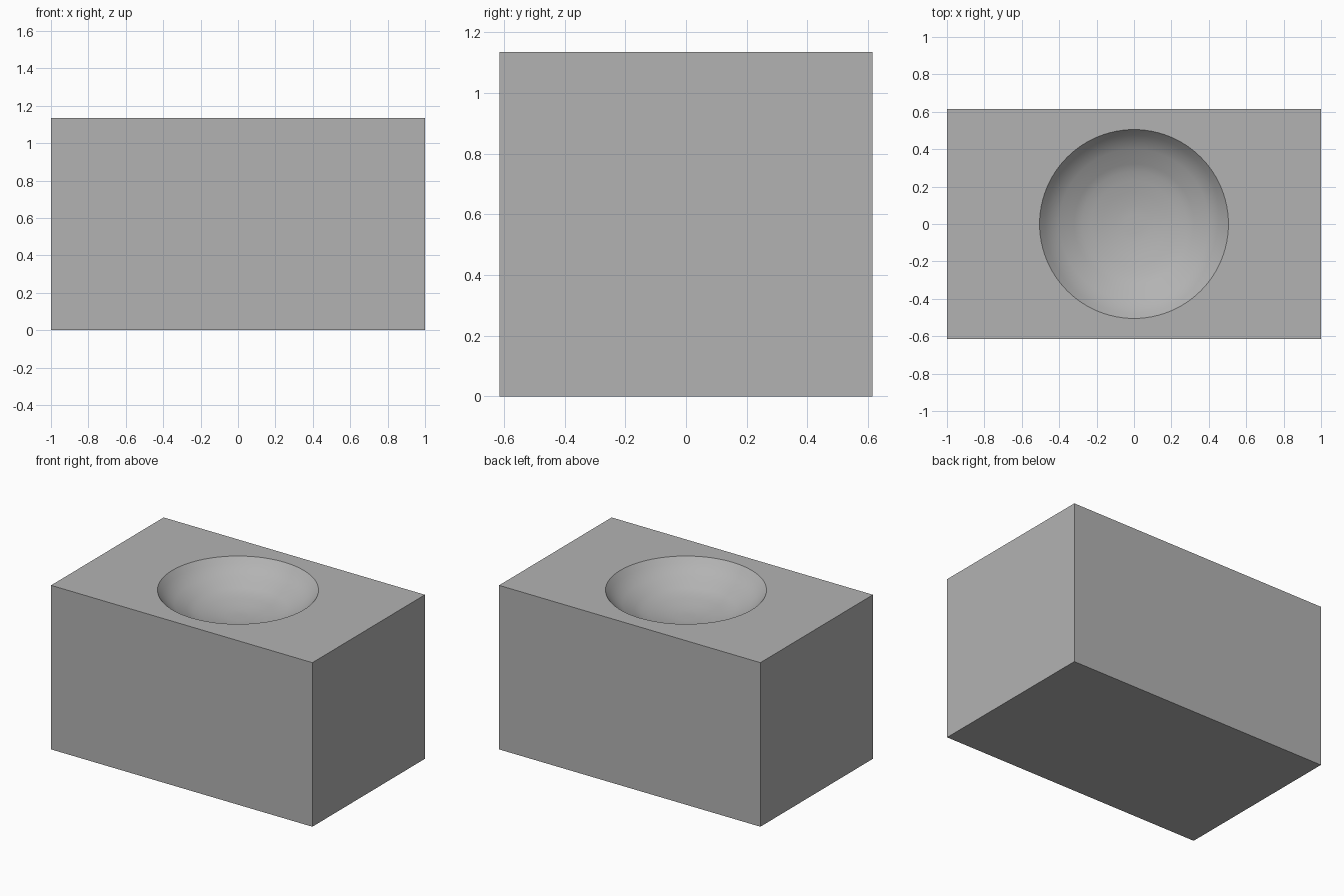
import bpy
import bmesh
import math
from mathutils import Vector

default = bpy.data.objects.get("Cube")
if default:
    bpy.data.objects.remove(default, do_unlink=True)

HALF_X, HALF_Y, HEIGHT = 1.0, 0.615, 1.135
SEGMENTS = 96

# Bowl profile as (radius, depth), gently rippled towards the middle
PROFILE = [(0.505, 0), (0.475, 0.035), (0.44, 0.067), (0.40, 0.093),
           (0.36, 0.112), (0.32, 0.135), (0.28, 0.152), (0.23, 0.164),
           (0.17, 0.177), (0.10, 0.188), (0.05, 0.191)]

grey = bpy.data.materials.new("plain grey")
grey.use_nodes = True
colour = (0.45, 0.45, 0.45, 1)
grey.diffuse_color = colour
grey.node_tree.nodes["Principled BSDF"].inputs["Base Color"].default_value = colour

bm = bmesh.new()

# Block without its top
corners = [(-HALF_X, -HALF_Y), (HALF_X, -HALF_Y), (HALF_X, HALF_Y), (-HALF_X, HALF_Y)]
low = [bm.verts.new((x, y, 0)) for x, y in corners]
high = [bm.verts.new((x, y, HEIGHT)) for x, y in corners]
bm.faces.new(low[::-1])
for i in range(4):
    j = (i + 1) % 4
    bm.faces.new((low[i], low[j], high[j], high[i]))


# Bowl turned around the vertical axis
def ring(radius, depth):
    angles = [math.tau * i / SEGMENTS for i in range(SEGMENTS)]
    return [bm.verts.new((radius * math.cos(a), radius * math.sin(a), HEIGHT - depth))
            for a in angles]


rings = [ring(r, d) for r, d in PROFILE]
bowl_faces = []
for outer, inner in zip(rings, rings[1:]):
    for i in range(SEGMENTS):
        j = (i + 1) % SEGMENTS
        bowl_faces.append(bm.faces.new((outer[i], outer[j], inner[j], inner[i])))
bowl_faces.append(bm.faces.new(rings[-1]))

# Flat top around the bowl: each corner fans over its quarter of the rim
rim = rings[0]
quarter = SEGMENTS // 4
for q, corner in enumerate((high[2], high[3], high[0], high[1])):
    for i in range(q * quarter, (q + 1) * quarter):
        bm.faces.new((corner, rim[(i + 1) % SEGMENTS], rim[i]))
    following = (high[3], high[0], high[1], high[2])[q]
    bm.faces.new((corner, following, rim[(q + 1) * quarter % SEGMENTS]))

bmesh.ops.recalc_face_normals(bm, faces=bm.faces)
mesh = bpy.data.meshes.new("basin_block")
bm.to_mesh(mesh)
bm.free()
mesh.materials.append(grey)

block = bpy.data.objects.new("basin_block", mesh)
bpy.context.collection.objects.link(block)
bpy.context.view_layer.objects.active = block
block.select_set(True)
bpy.ops.object.shade_smooth_by_angle(angle=math.radians(30))
